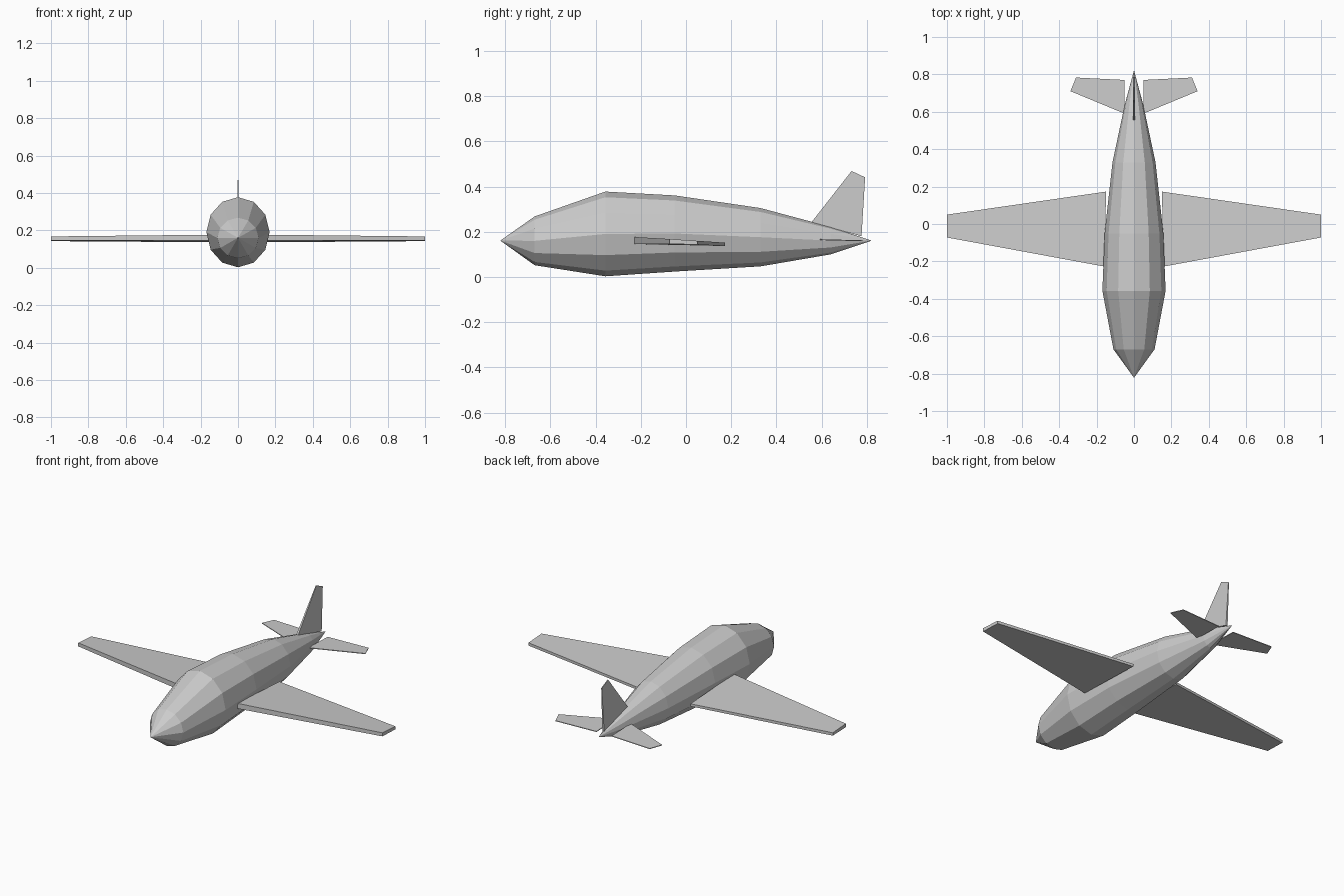
import bpy, bmesh
from math import sin, cos, pi

if "Cube" in bpy.data.objects:
    bpy.data.objects.remove(bpy.data.objects["Cube"])


def make(name, verts, faces):
    mesh = bpy.data.meshes.new(name)
    mesh.from_pydata(verts, [], faces)
    bm = bmesh.new()
    bm.from_mesh(mesh)
    bmesh.ops.recalc_face_normals(bm, faces=bm.faces)
    bm.to_mesh(mesh)
    bm.free()
    ob = bpy.data.objects.new(name, mesh)
    bpy.context.collection.objects.link(ob)
    return ob


def loft(name, a, b):
    """Closed solid between two matching loops."""
    n = len(a)
    sides = [(i, (i + 1) % n, n + (i + 1) % n, n + i) for i in range(n)]
    return make(name, a + b, sides + [tuple(range(n)), tuple(range(n, 2 * n))])


def mirror(ob):
    mod = ob.modifiers.new("Mirror", "MIRROR")
    mod.use_mirror_merge = False


# Fuselage: 12-sided rings (y, half width, bottom z, top z) with pointed ends
SIDES = 12
rings = [(-0.67, 0.11, 0.052, 0.268), (-0.357, 0.169, 0.003, 0.378),
         (-0.05, 0.157, 0.024, 0.361), (0.33, 0.115, 0.047, 0.305),
         (0.64, 0.049, 0.10, 0.222)]
verts = []
for y, w, lo, hi in rings:
    for k in range(SIDES):
        t = 2 * pi * k / SIDES
        verts.append((w * sin(t), y, (lo + hi) / 2 + (hi - lo) / 2 * cos(t)))
nose = len(verts)
tail = nose + 1
verts += [(0, -0.822, 0.161), (0, 0.822, 0.161)]
faces = []
last = (len(rings) - 1) * SIDES
for k in range(SIDES):
    j = (k + 1) % SIDES
    faces.append((nose, j, k))
    faces.append((tail, last + k, last + j))
    for r in range(len(rings) - 1):
        o = r * SIDES
        faces.append((o + k, o + j, o + SIDES + j, o + SIDES + k))
make("fuselage", verts, faces)

# Wings: tapered slabs, thicker at the leading edge
root = [(0.155, -0.228, 0.146), (0.15, 0.173, 0.137),
        (0.15, 0.173, 0.152), (0.155, -0.228, 0.177)]
tip = [(1.0, -0.072, 0.147), (1.0, 0.05, 0.143),
       (1.0, 0.05, 0.16), (1.0, -0.072, 0.168)]
mirror(loft("wings", root, tip))

# Tailplane: thin flat panels
plan = [(0.05, 0.59), (0.34, 0.71), (0.31, 0.783), (0.05, 0.77)]
height = lambda y: 0.165 - 0.025 * (y - 0.6)
mirror(loft("tailplane",
            [(x, y, height(y) - 0.002) for x, y in plan],
            [(x, y, height(y) + 0.002) for x, y in plan]))

# Fin: thin upright blade, (y, z, half thickness)
fin = [(0.556, 0.243, 0.006), (0.733, 0.469, 0.002),
       (0.793, 0.441, 0.002), (0.777, 0.18, 0.006)]
loft("fin", [(-t, y, z) for y, z, t in fin], [(t, y, z) for y, z, t in fin])
